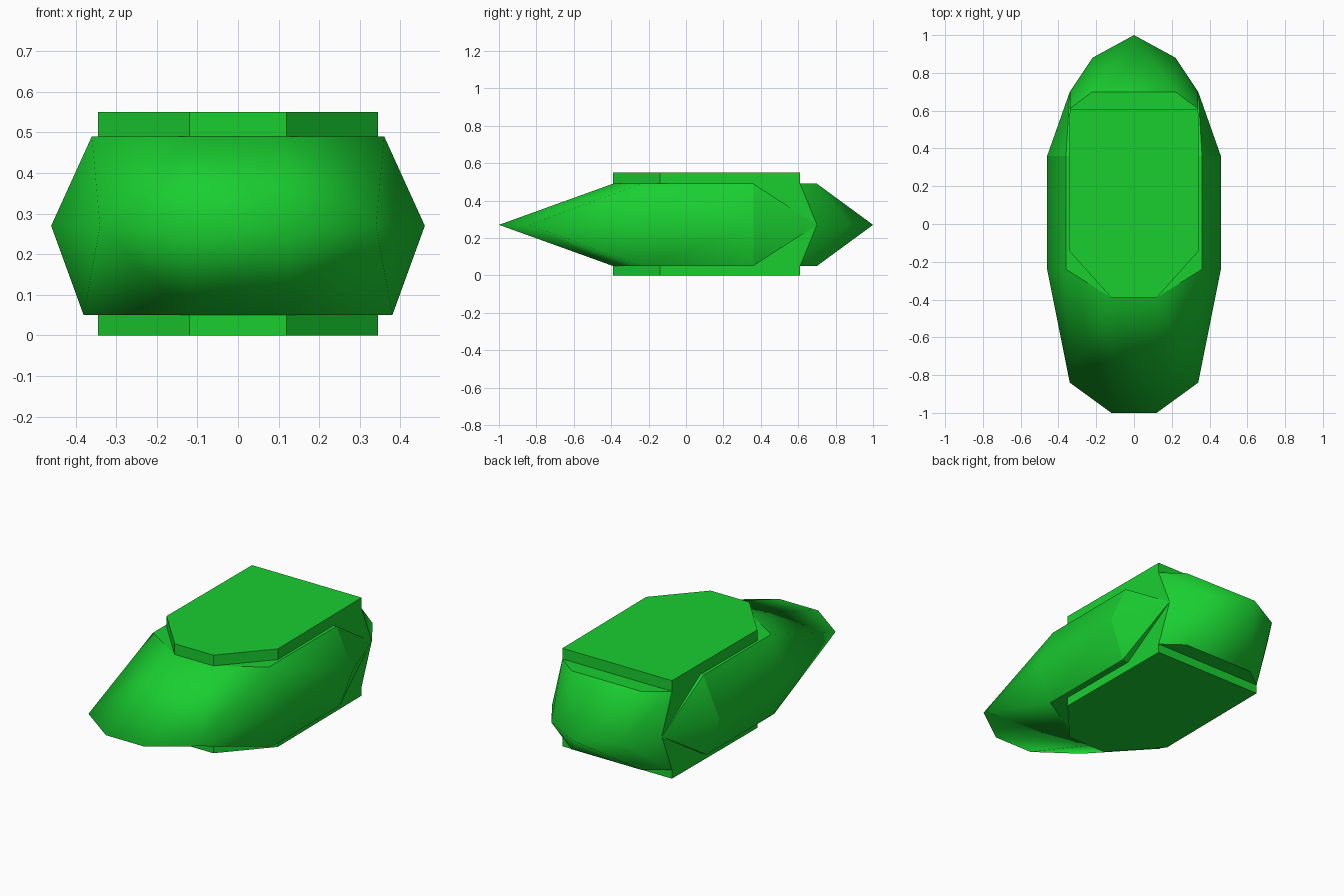
import bpy, bmesh

if "Cube" in bpy.data.objects:
    bpy.data.objects.remove(bpy.data.objects["Cube"])

green = bpy.data.materials.new("green")
green.diffuse_color = (0.01, 0.62, 0.03, 1)
green.use_nodes = True
green.node_tree.nodes["Principled BSDF"].inputs["Base Color"].default_value = green.diffuse_color


def finish(name, bm):
    bmesh.ops.recalc_face_normals(bm, faces=bm.faces[:])
    mesh = bpy.data.meshes.new(name)
    bm.to_mesh(mesh)
    bm.free()
    mesh.materials.append(green)
    obj = bpy.data.objects.new(name, mesh)
    bpy.context.collection.objects.link(obj)
    return obj


# Central block: flat prism running through the full height
bm = bmesh.new()
half = [(0.34, 0.61), (0.345, -0.14), (0.12, -0.39)]
outline = half + [(-x, y) for x, y in reversed(half)]
base = bm.faces.new([bm.verts.new((x, y, 0)) for x, y in outline])
top = bmesh.ops.extrude_face_region(bm, geom=[base])["geom"]
bmesh.ops.translate(bm, vec=(0, 0, 0.55),
                    verts=[v for v in top if isinstance(v, bmesh.types.BMVert)])
finish("central_block", bm)

# Faceted hull: wide ring at mid height tapering to smaller top and bottom rings
MID = [(0, 1), (0.22, 0.88), (0.34, 0.70), (0.46, 0.36),
       (0.46, -0.24), (0.34, -0.84), (0.12, -1)]
bm = bmesh.new()
cache = {}


def vert(x, y, z):
    key = (round(x, 4), round(y, 4), round(z, 4))
    if key not in cache:
        cache[key] = bm.verts.new(key)
    return cache[key]


def face(verts, smooth=True):
    f = bm.faces.new(verts)
    f.smooth = smooth
    return f


for z, side_x in ((0.49, 0.36), (0.05, 0.38)):
    rim = [(0.22, 0.70), (0.34, 0.61), (0.34, 0.36),
           (side_x, 0.36), (side_x, -0.24), (0.12, -0.39)]
    rings = []
    for s in (1, -1):
        m = [vert(s * x, y, 0.27) for x, y in MID]
        r = [vert(s * x, y, z) for x, y in rim]
        rings.append((m, r))
        # Stern, side and bow panels
        for panel in ((m[0], m[1], r[0]), (m[1], m[2], r[1], r[0]),
                      (m[2], r[2], r[1]), (m[2], r[3], r[2]),
                      (m[2], m[3], r[3]), (m[3], m[4], r[4], r[3]),
                      (m[4], m[5], r[4]), (m[5], r[5], r[4]),
                      (m[5], m[6], r[5])):
            face(panel)
        # Creases around the notch behind the side panel
        for a, b in ((m[2], r[3]), (m[2], r[2]), (m[2], r[1]), (m[3], r[3])):
            bm.edges.get((a, b)).smooth = False
    (ma, ra), (mb, rb) = rings
    # Centre panels at bow and stern, then the flat cap with a crisp rim
    face((ma[0], ra[0], rb[0]))
    face((ma[6], mb[6], rb[5], ra[5]))
    cap = face(ra + rb[::-1], smooth=False)
    for e in cap.edges:
        e.smooth = False
finish("hull", bm)
